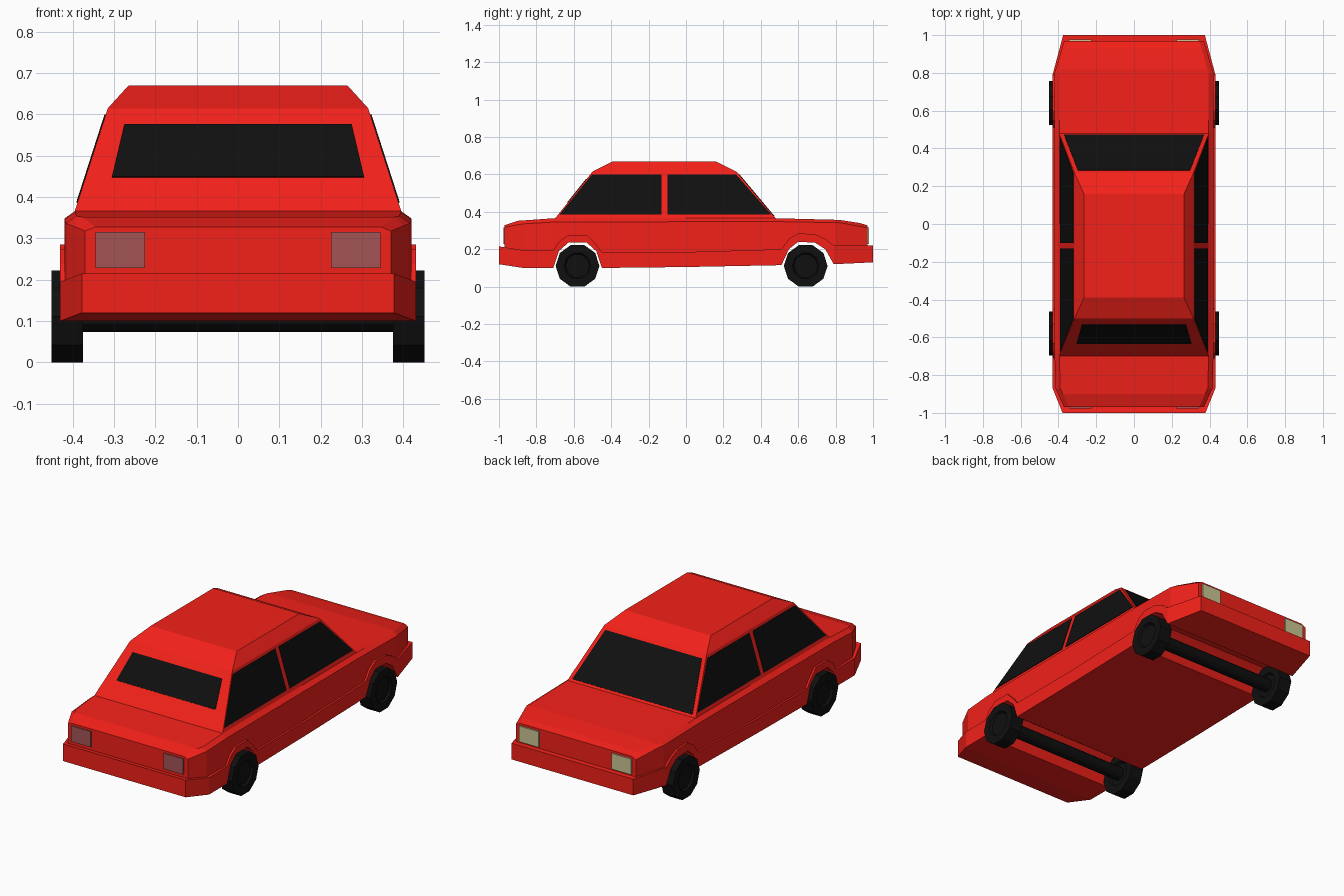
import bpy, bmesh
from mathutils import Matrix, Vector

if "Cube" in bpy.data.objects:
    bpy.data.objects.remove(bpy.data.objects["Cube"])


def material(name, rgb):
    m = bpy.data.materials.new(name)
    m.diffuse_color = (*rgb, 1)
    m.use_nodes = True
    m.node_tree.nodes["Principled BSDF"].inputs["Base Color"].default_value = m.diffuse_color
    return m


RED = material("red_paint", (0.9, 0.015, 0.01))
BLACK = material("black", (0.005, 0.005, 0.005))
LAMP = material("headlight_glass", (0.6, 0.57, 0.3))
TAIL = material("tail_light_glass", (0.37, 0.09, 0.09))


def finish(bm, name, mat):
    bmesh.ops.recalc_face_normals(bm, faces=bm.faces)
    me = bpy.data.meshes.new(name)
    bm.to_mesh(me)
    bm.free()
    me.materials.append(mat)
    ob = bpy.data.objects.new(name, me)
    bpy.context.collection.objects.link(ob)
    return ob


def loft(name, rings, mat):
    """Skin a list of equal-length closed rings and cap both ends."""
    bm = bmesh.new()
    vs = [[bm.verts.new(p) for p in r] for r in rings]
    n = len(rings[0])
    for a, b in zip(vs, vs[1:]):
        for i in range(n):
            j = (i + 1) % n
            bm.faces.new((a[i], a[j], b[j], b[i]))
    bm.faces.new(vs[0])
    bm.faces.new(vs[-1])
    return finish(bm, name, mat)


def interp(y, pts):
    for (a, p), (b, q) in zip(pts, pts[1:]):
        if y <= b:
            return p + (q - p) * max(0, y - a) / (b - a)
    return pts[-1][1]


# Lower skirt with bumpers and raised wheel arches: (y, bottom z, top z)
SKIRT = [(-1, .12, .215), (-.87, .10, .195), (-.71, .10, .195),
         (-.68, .19, .24), (-.63, .235, .275), (-.53, .235, .275),
         (-.48, .19, .225), (-.45, .10, .185), (0, .105, .185),
         (.51, .115, .20), (.55, .2, .255), (.6, .24, .285),
         (.69, .235, .28), (.745, .2, .255), (.79, .12, .22), (1, .13, .22)]
PLAN = [(-1, .378), (-.87, .431), (.8, .431), (1, .375)]
rings = []
for y, b, t in SKIRT:
    w = interp(y, PLAN)
    rings.append([(-w, y, b), (w, y, b), (w, y, t), (-w, y, t)])
loft("lower_skirt", rings, RED)

# Upper body: boot, shoulders and bonnet
TOP = [(-.97, .328), (-.9, .352), (-.7, .366), (.47, .366), (.82, .357),
       (.93, .34), (.97, .328)]
SHOULDER = [(-.97, .318), (-.88, .335), (-.7, .346), (.47, .348),
            (.82, .342), (.97, .315)]
WIDTH = [(-.97, .37), (-.86, .42), (.8, .42), (.97, .37)]
BOTTOM = [(y, b + .015) for y, b, t in SKIRT]
ys = {y for y, b in BOTTOM if abs(y) < .97} | {y for y, z in TOP} | {.8}
rings = []
for y in sorted(ys):
    w, b = interp(y, WIDTH), interp(y, BOTTOM)
    s, t = interp(y, SHOULDER), interp(y, TOP)
    rings.append([(-w, y, b), (w, y, b), (w, y, s), (w - .025, y, t),
                  (.025 - w, y, t), (-w, y, s)])
loft("upper_body", rings, RED)

# Cabin: (z, half width, rear y, front y)
loft("cabin", [[(-w, r, z), (w, r, z), (w, f, z), (-w, f, z)]
               for z, w, r, f in [(.36, .397, -.704, .484),
                                  (.615, .315, -.5, .27),
                                  (.67, .265, -.39, .16)]], RED)


# Window panes sit just outside the sloping cabin walls
def side_x(z):
    return .397 - (z - .36) * .3216


def rear_y(z):
    return -.704 + (z - .36) * .8


def front_y(z):
    return .484 - (z - .36) * .8392


def pane(name, pts):
    bm = bmesh.new()
    f = bm.faces.new([bm.verts.new(p) for p in pts])
    f.normal_update()
    n = f.normal.copy()
    if n.z < 0:
        n = -n
    bmesh.ops.translate(bm, verts=bm.verts, vec=n * .003)
    back = bmesh.ops.extrude_face_region(bm, geom=[f], use_keep_orig=True)
    bmesh.ops.translate(bm, vec=-n * .006, verts=[
        v for v in back["geom"] if isinstance(v, bmesh.types.BMVert)])
    return finish(bm, name, BLACK)


def end_pane(name, wall, z0, w0, z1, w1):
    pane(name, [(-w0, wall(z0), z0), (w0, wall(z0), z0),
                (w1, wall(z1), z1), (-w1, wall(z1), z1)])


end_pane("windshield", front_y, .376, .37, .598, .297)
end_pane("rear_window", rear_y, .448, .305, .575, .275)
for s, side in ((1, "right"), (-1, "left")):
    for label, y0, y1, y2, y3 in (("rear", -.675, -.13, -.13, -.502),
                                  ("front", -.10, .455, .267, -.10)):
        lo, hi = .386, .6
        pane(f"{side}_{label}_side_window",
             [(s * side_x(lo), y0, lo), (s * side_x(lo), y1, lo),
              (s * side_x(hi), y2, hi), (s * side_x(hi), y3, hi)])


# Head and tail lights
def lamp(name, x, y, mat):
    bm = bmesh.new()
    bmesh.ops.create_cube(bm, size=1, matrix=Matrix.Translation((x, y, .272))
                          @ Matrix.Diagonal((.12, .016, .087, 1)))
    finish(bm, name, mat)


for s, side in ((1, "right"), (-1, "left")):
    lamp(f"{side}_headlight", s * .285, .97, LAMP)
    lamp(f"{side}_tail_light", s * .285, -.968, TAIL)


# Ten-sided wheels with recessed hubs, joined by axles
def drum(name, x, y, r, depth, sides, inset=0):
    bm = bmesh.new()
    bmesh.ops.create_cone(bm, cap_ends=True, segments=sides, radius1=r,
                          radius2=r, depth=depth,
                          matrix=Matrix.Translation((x, y, .111))
                          @ Matrix.Rotation(1.5707963, 4, 'Y'))
    if inset:
        caps = [f for f in bm.faces if len(f.verts) == sides]
        bmesh.ops.inset_individual(bm, faces=caps, thickness=inset)
        bmesh.ops.inset_individual(bm, faces=caps, thickness=.008, depth=-.012)
    finish(bm, name, BLACK)


for label, y in (("rear", -.58), ("front", .64)):
    drum(f"{label}_axle", 0, y, .037, .77, 12)
    for s, side in ((1, "right"), (-1, "left")):
        drum(f"{label}_{side}_wheel", s * .413, y, .117, .076, 10, .045)
